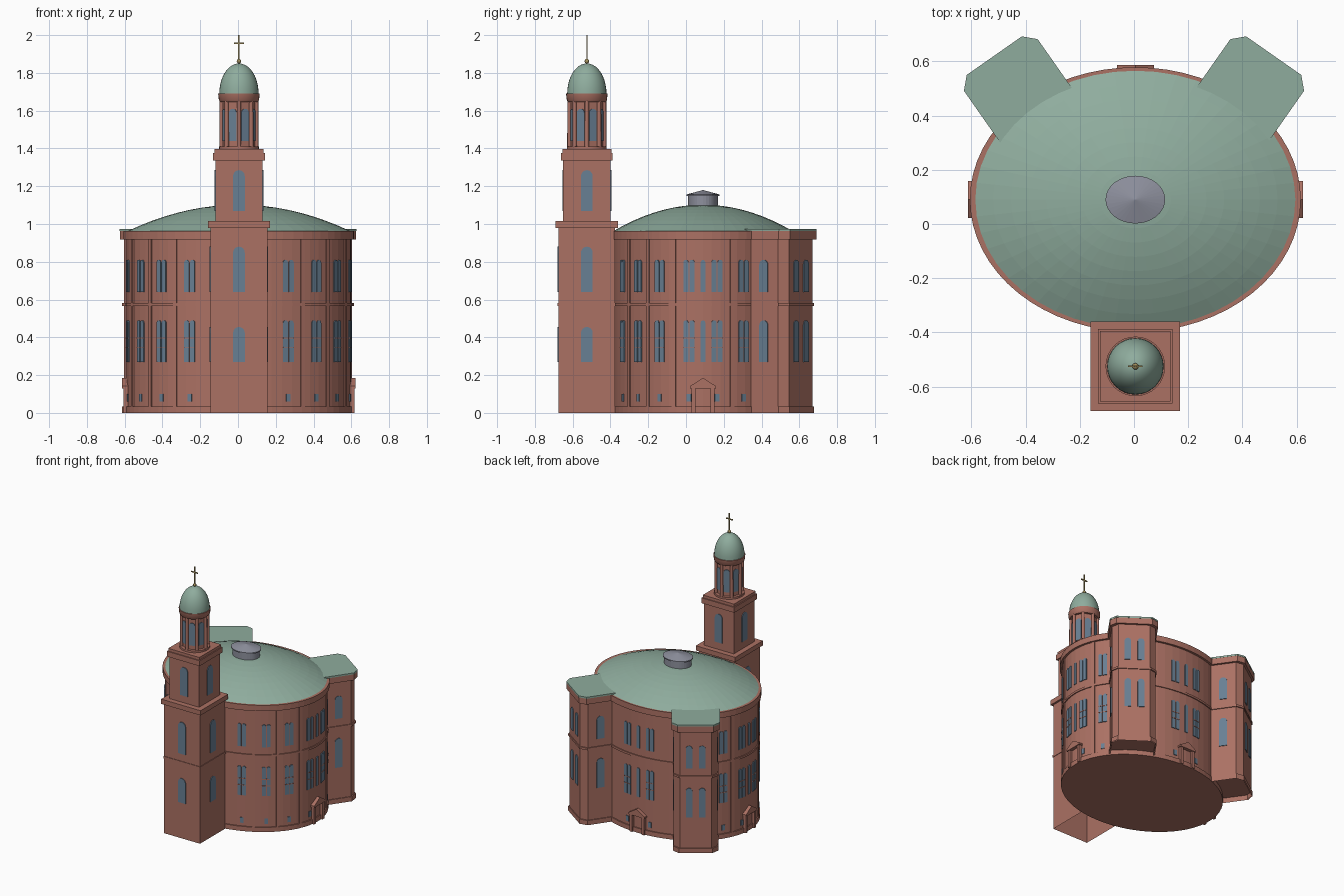
import bpy, bmesh, math
from mathutils import Vector, Matrix

if "Cube" in bpy.data.objects:
    bpy.data.objects.remove(bpy.data.objects["Cube"], do_unlink=True)

CX, CY = 0.005, 0.09        # centre of the oval hall
RX, RY = 0.594, 0.472       # wall radii
TX, TY = 0.005, -0.525      # centre of the tower
Z = Vector((0, 0, 1))


def material(name, rgb):
    m = bpy.data.materials.new(name)
    m.use_nodes = True
    m.diffuse_color = (*rgb, 1)
    bsdf = m.node_tree.nodes["Principled BSDF"]
    bsdf.inputs["Base Color"].default_value = (*rgb, 1)
    bsdf.inputs["Roughness"].default_value = 0.8
    return m


BRICK = material("red sandstone", (0.41, 0.165, 0.126))
COPPER = material("green copper", (0.275, 0.415, 0.34))
GLASS = material("blue glass", (0.14, 0.215, 0.295))
LEAD = material("grey lead", (0.27, 0.28, 0.34))
GOLD = material("gilding", (0.38, 0.29, 0.11))


def finish(name, bm, mat, smooth=False):
    bmesh.ops.recalc_face_normals(bm, faces=bm.faces)
    me = bpy.data.meshes.new(name)
    bm.to_mesh(me)
    bm.free()
    me.materials.append(mat)
    ob = bpy.data.objects.new(name, me)
    bpy.context.collection.objects.link(ob)
    if smooth:
        bpy.ops.object.select_all(action='DESELECT')
        ob.select_set(True)
        bpy.context.view_layer.objects.active = ob
        bpy.ops.object.shade_smooth_by_angle(angle=math.radians(40))
    return ob


def prism(bm, pts, z0, z1, M=Matrix(), floor=True):
    low = [bm.verts.new(M @ Vector((x, y, z0))) for x, y in pts]
    top = [bm.verts.new(M @ Vector((x, y, z1))) for x, y in pts]
    bm.faces.new(top)
    if floor:
        bm.faces.new(low[::-1])
    for i in range(len(pts)):
        j = (i + 1) % len(pts)
        bm.faces.new((low[i], low[j], top[j], top[i]))


def lathe(bm, rings, cx, cy, seg):
    """Rings are (x radius, y radius, z); a zero radius closes to a point."""
    loops = []
    for rx, ry, z in rings:
        n = seg if rx > 0 else 1
        loops.append([bm.verts.new((cx + rx * math.sin(math.tau * i / seg),
                                    cy - ry * math.cos(math.tau * i / seg), z)) for i in range(n)])
    for a, b in zip(loops, loops[1:]):
        for i in range(seg):
            j = (i + 1) % seg
            if len(b) == 1:
                bm.faces.new((a[i], a[j], b[0]))
            elif len(a) == 1:
                bm.faces.new((a[0], b[j], b[i]))
            else:
                bm.faces.new((a[i], a[j], b[j], b[i]))
    for end in (loops[0], loops[-1]):
        if len(end) > 1:
            bm.faces.new(end)


def rect(x0, x1, y0, y1):
    return [(x0, y0), (x1, y0), (x1, y1), (x0, y1)]


def square(h):
    return rect(TX - h, TX + h, TY - h, TY + h)


def facing(pos, n):
    """Local x runs along the wall, y up, z out of it."""
    n = Vector(n).normalized()
    t = Z.cross(n)
    M = Matrix((t, Z, n)).transposed().to_4x4()
    M.translation = pos
    return M


def oval(deg):
    s, c = math.sin(math.radians(deg)), math.cos(math.radians(deg))
    return facing(Vector((CX + RX * s, CY - RY * c, 0)), (s / RX, -c / RY, 0))


def arch(bm, M, x, w, z0, z1, out=0.005):
    r = w / 2
    pts = [(x - r, z0), (x + r, z0)]
    pts += [(x + r * math.cos(math.pi * k / 8), z1 - r + r * math.sin(math.pi * k / 8)) for k in range(9)]
    prism(bm, pts, -0.003, out, M)


ROWS = [(0.27, 0.49), (0.64, 0.81)]
glass, trim = bmesh.new(), bmesh.new()

# Oval hall walls, plinth, string course and cornice
bm = bmesh.new()
lathe(bm, [(RX, RY, 0), (RX, RY, 0.93)], CX, CY, 64)
finish("hall_wall", bm, BRICK)
bm = bmesh.new()
for out, z0, z1 in ((0.008, 0, 0.035), (0.007, 0.567, 0.583), (0.016, 0.918, 0.962)):
    lathe(bm, [(RX + out, RY + out, z0), (RX + out, RY + out, z1)], CX, CY, 64)
finish("hall_bands", bm, BRICK)

# Shallow hall dome
bm = bmesh.new()
lathe(bm, [(0.59 * r, 0.475 * r, 0.962 + 0.14 * (1 - r * r))
           for r in [1 - k / 9 for k in range(9)] + [0]], CX, CY, 48)
finish("hall_dome", bm, COPPER)

# Roof lantern
bm = bmesh.new()
lathe(bm, [(0.1, 0.08, 1.08), (0.1, 0.08, 1.15)], CX, CY, 32)
lathe(bm, [(0.11, 0.088, 1.148), (0.11, 0.088, 1.156), (0, 0, 1.18)], CX, CY, 32)
finish("roof_lantern", bm, LEAD)

# Twin windows with transoms and small cellar windows
bays = [26, 43.5, 61, 81, 99, 117]
for deg in bays + [-b for b in bays] + [171, 189]:
    M = oval(deg)
    for z0, z1 in ROWS:
        for x in (-0.0165, 0.0165):
            arch(glass, M, x, 0.027, z0, z1)
    for z in (0.345, 0.395):
        prism(trim, rect(-0.03, 0.03, z, z + 0.005), 0, 0.007, M)
    prism(glass, rect(-0.012, 0.012, 0.06, 0.1), -0.003, 0.004, M)

# Pilasters between the bays
for deg in (34.5, 52, 71, 109):
    for s in (1, -1):
        prism(trim, rect(-0.011, 0.011, 0, 0.93), -0.003, 0.006, oval(deg * s))

# Three portals with gables, each under a narrow window
portal = bmesh.new()
for deg in (90, 180, 270):
    M = oval(deg)
    for z0, z1 in ROWS:
        arch(glass, M, 0, 0.024, z0, z1)
    for s in (-1, 1):
        prism(portal, rect(s * 0.05 - 0.011, s * 0.05 + 0.011, 0, 0.135), -0.02, 0.018, M)
    prism(portal, [(-0.068, 0.13), (0.068, 0.13), (0.068, 0.142), (0, 0.185), (-0.068, 0.142)], -0.02, 0.024, M)
finish("portals", portal, BRICK)


# Two chamfered stair wings at the back
def wing_outline(s, grow):
    d, t = Vector((0.5736 * s, 0.8192)), Vector((0.8192 * s, -0.5736))
    h, u, c = 0.15 + grow, 0.788 + grow, 0.042
    local = [(-h, 0.5), (h, 0.5), (h, u - c), (h - c, u), (c - h, u), (-h, u - c)]
    return [tuple(d * b + t * (a + 0.066)) for a, b in local], d, t


wings, roofs = bmesh.new(), bmesh.new()
for s in (1, -1):
    prism(wings, wing_outline(s, 0)[0], 0, 0.93, floor=False)
    for grow, z0, z1 in ((0.006, 0, 0.035), (0.006, 0.567, 0.583), (0.015, 0.918, 0.962)):
        prism(wings, wing_outline(s, grow)[0], z0, z1, floor=z0 > 0)
    outline, d, t = wing_outline(s, 0.016)
    prism(roofs, outline, 0.962, 0.974)
    for z0, z1 in ROWS:
        for off in (-0.045, 0.045):
            arch(glass, facing((d * 0.788 + t * (0.066 + off)).to_3d(), d.to_3d()), 0, 0.045, z0, z1)
        for side in (-1, 1):
            p = d * 0.655 + t * (0.066 + side * 0.15)
            arch(glass, facing(p.to_3d(), (t * side).to_3d()), 0, 0.055, z0, z1)
finish("stair_wings", wings, BRICK)
finish("stair_wing_roofs", roofs, COPPER)

# Square tower stages
bm = bmesh.new()
prism(bm, square(0.15), 0, 0.985, floor=False)
for h, z0, z1 in ((0.154, 0.567, 0.583), (0.165, 0.98, 1.016), (0.125, 1.01, 1.34),
                  (0.137, 1.335, 1.375), (0.13, 1.37, 1.396)):
    prism(bm, square(h), z0, z1)
finish("tower", bm, BRICK)

# Tower windows
for k in range(4):
    n = Vector((math.sin(k * math.pi / 2), -math.cos(k * math.pi / 2), 0))
    c = Vector((TX, TY, 0))
    arch(glass, facing(c + n * 0.125, n), 0, 0.062, 1.07, 1.285)
    if k != 2:
        arch(glass, facing(c + n * 0.15, n), 0, 0.062, 0.27, 0.455)
        arch(glass, facing(c + n * 0.15, n), 0, 0.062, 0.64, 0.88)

# Belfry drum with columns and round-headed openings
bm = bmesh.new()
lathe(bm, [(0.088, 0.088, 1.39), (0.088, 0.088, 1.66)], TX, TY, 8)
lathe(bm, [(0.105, 0.105, 1.39), (0.105, 0.105, 1.41)], TX, TY, 32)
lathe(bm, [(0.098, 0.098, 1.645), (0.106, 0.106, 1.655), (0.11, 0.11, 1.69)], TX, TY, 32)
for k in range(8):
    a = k * math.pi / 4
    lathe(bm, [(0.012, 0.012, 1.4), (0.011, 0.011, 1.65)],
          TX + 0.092 * math.sin(a), TY - 0.092 * math.cos(a), 10)
    b = a + math.pi / 8
    n = Vector((math.sin(b), -math.cos(b), 0))
    arch(glass, facing(Vector((TX, TY, 0)) + n * 0.0813, n), 0, 0.042, 1.44, 1.61)
finish("belfry", bm, BRICK, True)

# Belfry dome
bm = bmesh.new()
lathe(bm, [(0.104 * math.cos(k * math.pi / 20), 0.104 * math.cos(k * math.pi / 20),
            1.69 + 0.16 * math.sin(k * math.pi / 20)) for k in range(10)] + [(0, 0, 1.85)], TX, TY, 32)
finish("belfry_dome", bm, COPPER, True)

# Gilded ball and cross
bm = bmesh.new()
bmesh.ops.create_uvsphere(bm, u_segments=12, v_segments=8, radius=0.012,
                          matrix=Matrix.Translation((TX, TY, 1.862)))
prism(bm, rect(TX - 0.004, TX + 0.004, TY - 0.003, TY + 0.003), 1.845, 2.0)
prism(bm, rect(TX - 0.027, TX + 0.027, TY - 0.003, TY + 0.003), 1.952, 1.96)
finish("cross", bm, GOLD)

finish("windows", glass, GLASS)
finish("pilasters_and_transoms", trim, BRICK)
